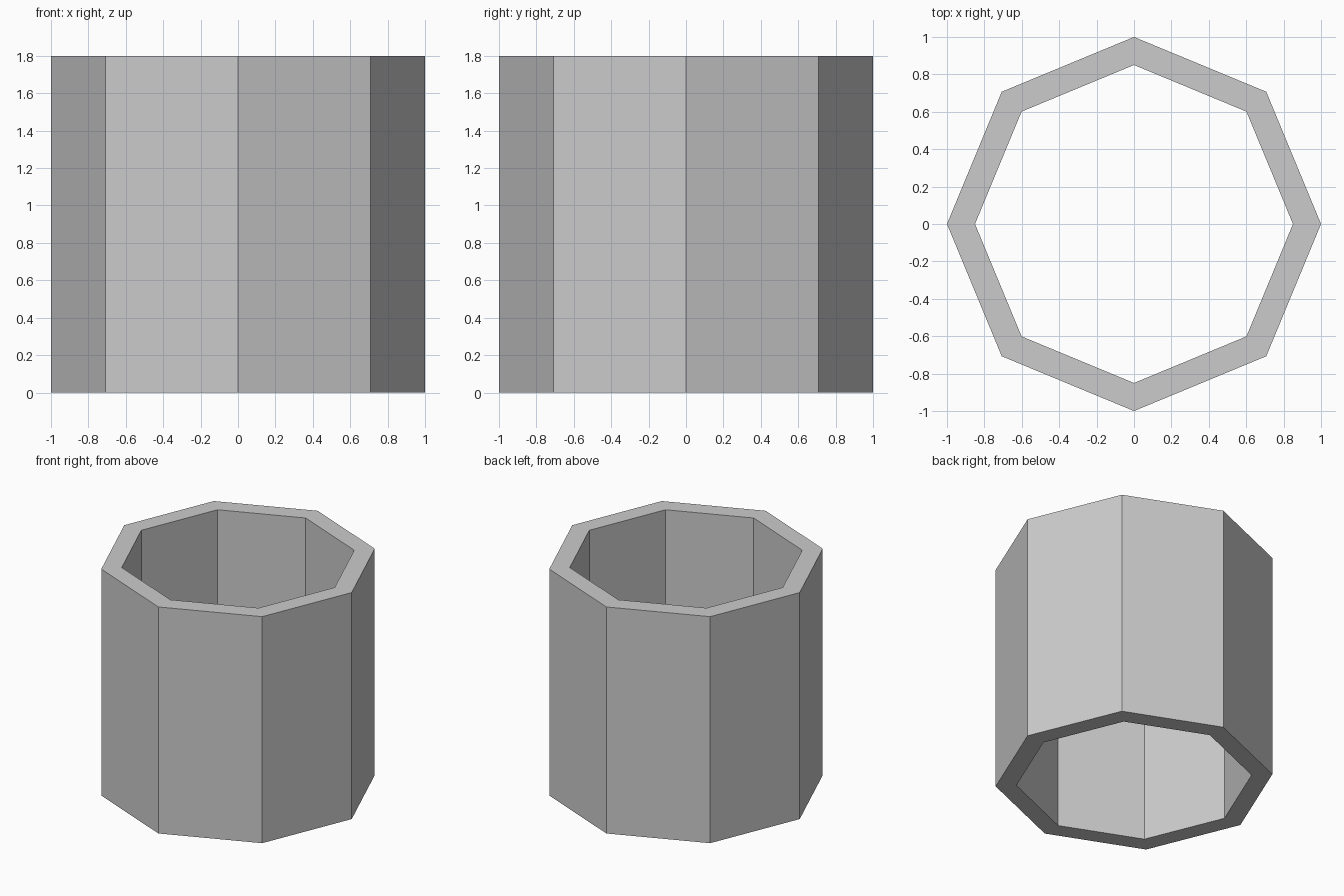
import bpy, bmesh
from math import cos, sin, tau

if "Cube" in bpy.data.objects:
    bpy.data.objects.remove(bpy.data.objects["Cube"])

SIDES, OUTER, INNER, HEIGHT = 8, 1.0, 0.85, 1.8

bm = bmesh.new()


def ring(radius, z):
    return [bm.verts.new((radius * cos(tau * i / SIDES), radius * sin(tau * i / SIDES), z))
            for i in range(SIDES)]


# Rectangular wall section swept around an octagon, open at both ends
rings = [ring(OUTER, 0), ring(OUTER, HEIGHT), ring(INNER, HEIGHT), ring(INNER, 0)]
for k in range(4):
    a, b = rings[k], rings[(k + 1) % 4]
    for i in range(SIDES):
        j = (i + 1) % SIDES
        bm.faces.new((a[i], a[j], b[j], b[i]))
bmesh.ops.recalc_face_normals(bm, faces=bm.faces)

mesh = bpy.data.meshes.new("octagonal_tube")
bm.to_mesh(mesh)
bm.free()
tube = bpy.data.objects.new("octagonal_tube", mesh)
bpy.context.collection.objects.link(tube)
